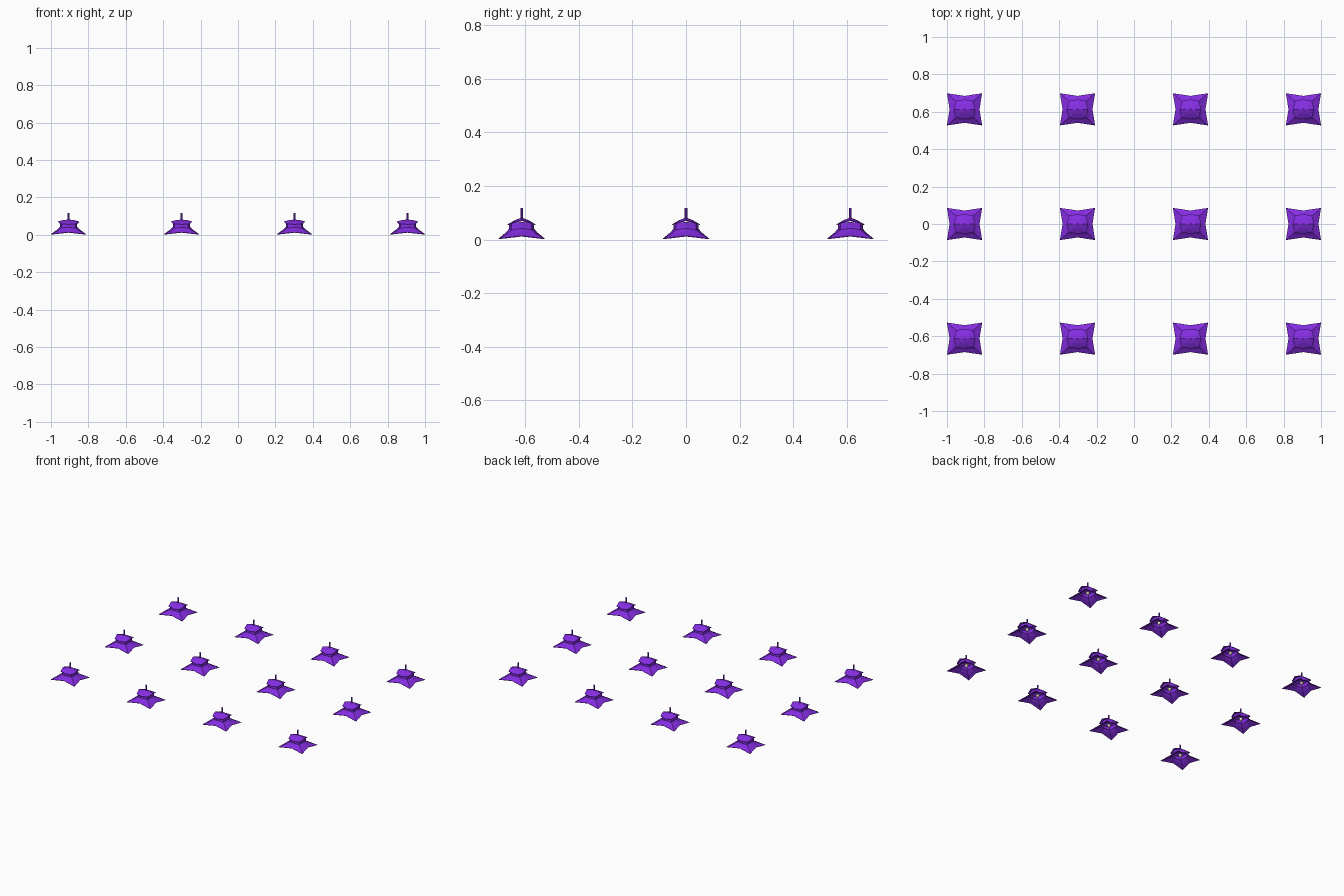
import bpy, bmesh, math

if "Cube" in bpy.data.objects:
    bpy.data.objects.remove(bpy.data.objects["Cube"])

def material(name, rgb):
    m = bpy.data.materials.new(name)
    m.diffuse_color = (*rgb, 1)
    m.use_nodes = True
    m.node_tree.nodes["Principled BSDF"].inputs["Base Color"].default_value = m.diffuse_color
    return m

purple = material("purple", (0.23, 0.026, 0.75))
pale = material("pale_glow", (0.85, 0.8, 0.55))

def ring(side_x, side_y, corner):
    """Eight points: side midpoints alternating with corners, mirrored about x and y."""
    (a, za), (b, zb), (cx, cy, zc) = side_x, side_y, corner
    return [(a, 0, za), (cx, cy, zc), (0, b, zb), (-cx, cy, zc),
            (-a, 0, za), (-cx, -cy, zc), (0, -b, zb), (cx, -cy, zc)]

def loft(name, rings, apex=None):
    bm = bmesh.new()
    loops = [[bm.verts.new(p) for p in r] for r in rings]
    for lo, hi in zip(loops, loops[1:]):
        for i in range(8):
            j = (i + 1) % 8
            bm.faces.new((lo[i], lo[j], hi[j], hi[i]))
    if apex is not None:
        top = bm.verts.new((0, 0, apex))
        for i in range(8):
            bm.faces.new((loops[-1][i], loops[-1][(i + 1) % 8], top))
    bmesh.ops.recalc_face_normals(bm, faces=bm.faces)
    return finish(bm, name, purple)

def finish(bm, name, mat):
    me = bpy.data.meshes.new(name)
    bm.to_mesh(me)
    bm.free()
    me.materials.append(mat)
    return me

# Lower shade: flared four-pointed skirt
skirt = loft("lower_shade", [
    ring((0.080, 0.014), (0.072, 0.014), (0.094, 0.086, 0.004)),
    ring((0.062, 0.027), (0.058, 0.027), (0.058, 0.054, 0.022)),
    ring((0.046, 0.042), (0.047, 0.040), (0.038, 0.038, 0.036)),
])
# Collar between the two tiers
collar = loft("collar", [
    ring((0.046, 0.042), (0.047, 0.040), (0.038, 0.038, 0.036)),
    ring((0.045, 0.066), (0.047, 0.058), (0.037, 0.037, 0.061)),
])
# Upper shade: saddle-shaped cap, raised at the x ends
cap = loft("upper_shade", [
    ring((0.057, 0.072), (0.053, 0.056), (0.045, 0.045, 0.060)),
    ring((0.028, 0.079), (0.026, 0.072), (0.022, 0.022, 0.073)),
], apex=0.082)

# Hanging rod
bm = bmesh.new()
bmesh.ops.create_cone(bm, cap_ends=True, segments=8, radius1=0.005, radius2=0.005, depth=0.04)
bmesh.ops.translate(bm, verts=bm.verts, vec=(0, 0, 0.098))
rod = finish(bm, "hanging_rod", purple)

# Bulb inside the shade
bm = bmesh.new()
bmesh.ops.create_uvsphere(bm, u_segments=12, v_segments=8, radius=0.012)
bmesh.ops.translate(bm, verts=bm.verts, vec=(0, 0, 0.04))
bulb = finish(bm, "bulb", pale)

# Grid of lamps, four by three
for x in (-0.906, -0.302, 0.302, 0.906):
    for y in (-0.613, 0, 0.613):
        for me in (skirt, collar, cap, rod, bulb):
            ob = bpy.data.objects.new(me.name, me)
            ob.location = (x, y, 0)
            bpy.context.collection.objects.link(ob)
            if me in (skirt, cap):
                sol = ob.modifiers.new("thickness", 'SOLIDIFY')
                sol.thickness = 0.003
                sol.offset = -1
